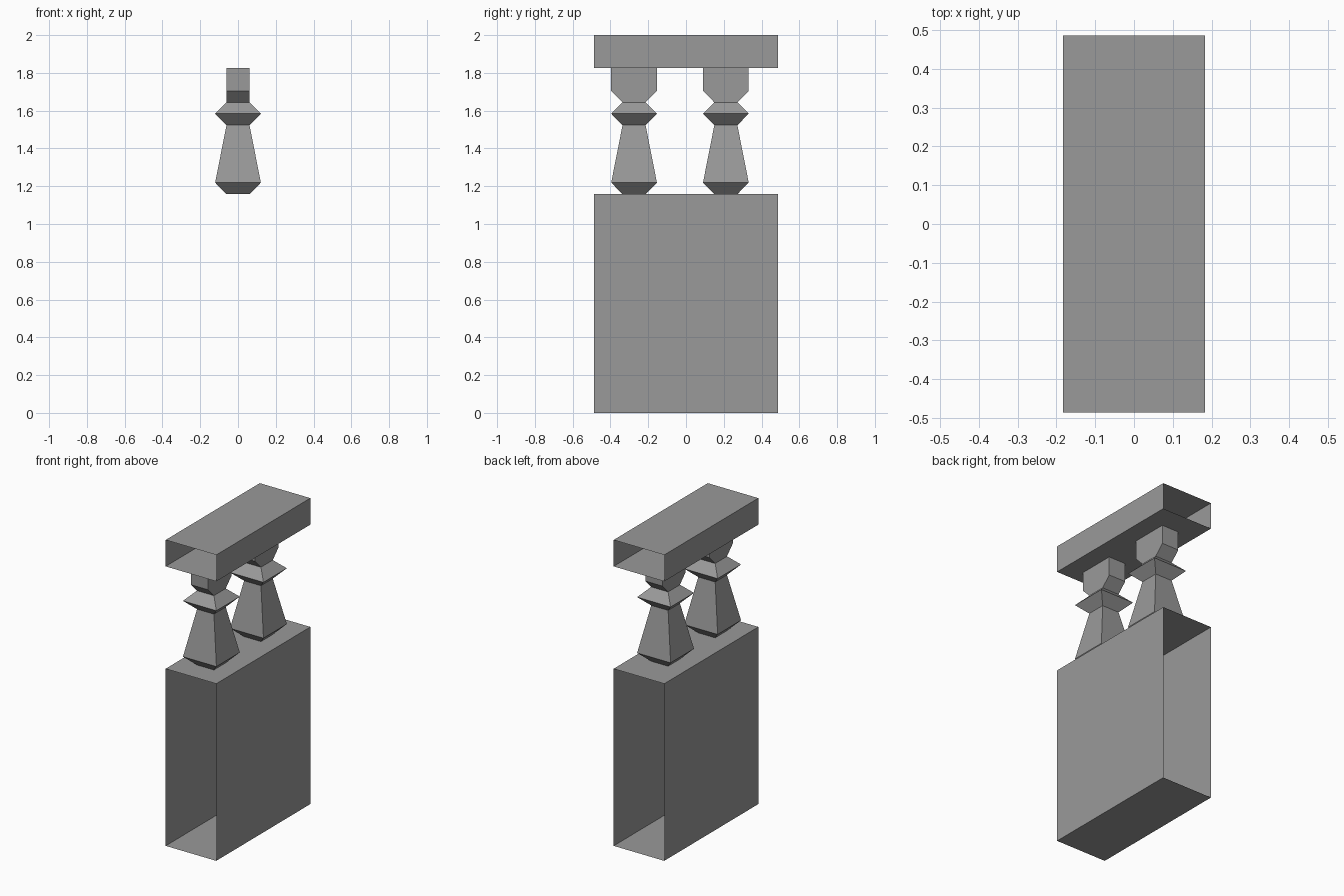
import bpy
import bmesh

if "Cube" in bpy.data.objects:
    bpy.data.objects.remove(bpy.data.objects["Cube"])

HALF_LEN = 0.486

# Mid-grey stone
stone = bpy.data.materials.new("stone")
stone.diffuse_color = (0.32, 0.32, 0.32, 1.0)
stone.use_nodes = True
stone.node_tree.nodes["Principled BSDF"].inputs["Base Color"].default_value = stone.diffuse_color


def make_object(name, bm):
    bmesh.ops.recalc_face_normals(bm, faces=bm.faces[:])
    mesh = bpy.data.meshes.new(name)
    bm.to_mesh(mesh)
    bm.free()
    mesh.materials.append(stone)
    obj = bpy.data.objects.new(name, mesh)
    bpy.context.collection.objects.link(obj)
    return obj


def skin(bm, rings):
    """Join consecutive four-cornered rings with quads, leaving both ends open."""
    loops = [[bm.verts.new(p) for p in ring] for ring in rings]
    for a, b in zip(loops, loops[1:]):
        for i in range(4):
            j = (i + 1) % 4
            bm.faces.new((a[i], a[j], b[j], b[i]))


def open_box(name, half_w, z0, z1):
    """Wall section running along y with open ends."""
    bm = bmesh.new()
    corners = [(-half_w, z0), (half_w, z0), (half_w, z1), (-half_w, z1)]
    skin(bm, [[(x, y, z) for x, z in corners] for y in (-HALF_LEN, HALF_LEN)])
    # The sleeve is not closed, so make sure its faces point outward
    obj = make_object(name, bm)
    centre_z = (z0 + z1) / 2
    p = obj.data.polygons[0]
    if p.normal.x * p.center.x + p.normal.z * (p.center.z - centre_z) < 0:
        obj.data.flip_normals()
    return obj


# Parapet wall and handrail
open_box("parapet_wall", 0.183, 0.0, 1.158)
open_box("handrail", 0.183, 1.827, 2.0)

# Square balusters: (z, half width in x, half width in y)
N, W = 0.061, 0.121
PROFILE = [(1.158, N, N), (1.219, W, W), (1.523, N, N), (1.584, W, W),
           (1.644, N, N), (1.705, N, W), (1.827, N, W)]

for k, yc in enumerate((-0.275, 0.211), 1):
    bm = bmesh.new()
    skin(bm, [[(sx * hx, yc + sy * hy, z)
               for sx, sy in ((-1, -1), (1, -1), (1, 1), (-1, 1))]
              for z, hx, hy in PROFILE])
    make_object(f"baluster_{k}", bm)
